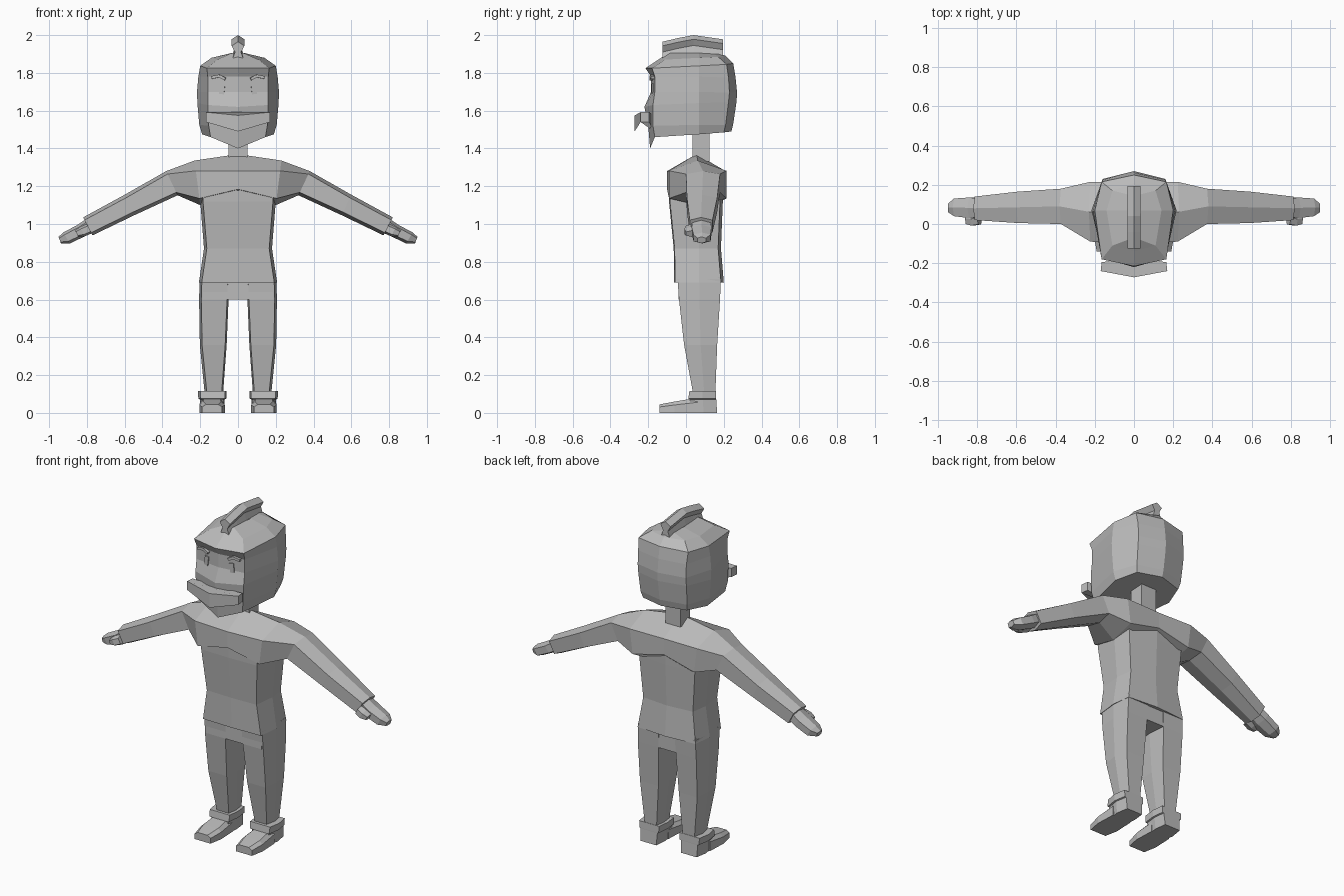
import bpy
import bmesh
from mathutils import Matrix, Vector

cube = bpy.data.objects.get("Cube")
if cube:
    bpy.data.objects.remove(cube, do_unlink=True)

grey = bpy.data.materials.new("plain_grey")
grey.use_nodes = True
COLOUR = (0.5, 0.5, 0.5, 1)
grey.diffuse_color = COLOUR
grey.node_tree.nodes["Principled BSDF"].inputs["Base Color"].default_value = COLOUR


def finish(name, bm, mirror=False):
    bmesh.ops.recalc_face_normals(bm, faces=bm.faces)
    mesh = bpy.data.meshes.new(name)
    bm.to_mesh(mesh)
    bm.free()
    mesh.materials.append(grey)
    obj = bpy.data.objects.new(name, mesh)
    bpy.context.collection.objects.link(obj)
    if mirror:
        mod = obj.modifiers.new("Mirror", "MIRROR")
        mod.use_mirror_merge = False
    return obj


def loft(name, rings, mirror=False):
    """Skin a row of equal closed rings and cap both ends."""
    bm = bmesh.new()
    rows = [[bm.verts.new(p) for p in ring] for ring in rings]
    n = len(rows[0])
    for a, b in zip(rows, rows[1:]):
        for i in range(n):
            j = (i + 1) % n
            bm.faces.new((a[i], a[j], b[j], b[i]))
    bm.faces.new(rows[0])
    bm.faces.new(rows[-1])
    return finish(name, bm, mirror)


def both_sides(half):
    """Complete a ring that starts and ends on the centre plane."""
    return half + [(-x, y, z) for x, y, z in half[-2:0:-1]]


def rect(x0, x1, y0, y1, z):
    return [(x0, y0, z), (x1, y0, z), (x1, y1, z), (x0, y1, z)]


def plate(name, centre, size, turn):
    bm = bmesh.new()
    tilt = Matrix.Rotation(0.12, 4, "Z") @ Matrix.Rotation(turn, 4, "Y")
    matrix = Matrix.Translation(centre) @ tilt @ Matrix.Diagonal((*size, 1))
    bmesh.ops.create_cube(bm, size=1, matrix=matrix)
    return finish(name, bm, True)


# Head: face, sides and crown in one faceted shell
def head_ring(zf, zc, zb, yf, xc, yc, xs, ybc, yb):
    return both_sides([(0, yf, zf), (xc, yc, zc), (xs, 0.07, (zc + zb) / 2),
                       (xc, ybc, zb - 0.005), (0, yb, zb)])


loft("head", [head_ring(*row) for row in (
    (1.40, 1.46, 1.49, -.19, .145, -.165, .19, .20, .24),
    (1.52, 1.52, 1.53, -.20, .155, -.175, .205, .21, .25),
    (1.62, 1.63, 1.65, -.22, .16, -.175, .215, .225, .268),
    (1.70, 1.70, 1.70, -.185, .16, -.165, .217, .23, .27),
    (1.78, 1.78, 1.78, -.185, .16, -.165, .21, .225, .262),
    (1.825, 1.825, 1.85, -.215, .165, -.18, .20, .215, .25),
    (1.875, 1.87, 1.89, -.14, .11, -.11, .14, .17, .21),
    (1.90, 1.905, 1.905, -.10, .03, -.08, .035, .15, .17))])

# Hair crest: waisted section carried from front to back
loft("hair_crest", [
    both_sides([(0, y, top), (.034, y, top - .022), (.016, y, top - .055),
                (.03, y, base), (0, y, base)])
    for y, top, base in ((-.125, 1.965, 1.87), (-.04, 1.985, 1.885),
                         (.04, 2.0, 1.89), (.195, 1.978, 1.88))])

# Wide lip, dipping in the middle
loft("lip", [both_sides([(0, -.272, zc), (.17, -.24, ze),
                         (.165, -.195, ze), (0, -.17, zc)])
             for zc, ze in ((1.49, 1.54), (1.575, 1.592))])

# Eyes and brows
plate("eyes", (.084, -.176, 1.715), (.026, .009, .055), -.12)
plate("inner_brows", (.082, -.18, 1.775), (.034, .025, .015), -.5)
plate("outer_brows", (.117, -.176, 1.78), (.045, .025, .015), .2)

# Neck
loft("neck", [rect(-.05, .05, .035, .125, z) for z in (1.33, 1.48)])


# Torso: slightly ridged front and back, pinched waist
def torso_ring(z, xs, yf, yb):
    return both_sides([(0, yf - .005, z), (xs - .015, yf, z), (xs, .07, z),
                       (xs - .015, yb - .015, z), (0, yb, z)])


loft("torso", [torso_ring(*row) for row in (
    (.69, .207, -.058, .20), (.87, .18, -.06, .185),
    (1.12, .20, -.085, .195), (1.25, .20, -.09, .20))])


# Shoulders and sleeves: six sided sections running out from the chest
def arm_ring(top, bottom, yf, yb, upper, lower):
    t, b = Vector(top), Vector(bottom)
    mid = (yf + yb) / 2

    def at(f, y):
        p = t.lerp(b, f)
        return (p.x, y, p.y)
    return [at(0, mid), at(upper, yf), at(lower, yf),
            at(1, mid), at(lower, yb), at(upper, yb)]


loft("sleeves", [arm_ring(*row) for row in (
    ((0, 1.37), (0, 1.06), -.10, .21, .29, .6),
    ((.23, 1.336), (.20, 1.10), -.09, .215, .23, .85),
    ((.38, 1.28), (.32, 1.152), 0, .18, .12, .88),
    ((.60, 1.155), (.55, 1.046), .005, .165, .15, .85),
    ((.82, 1.035), (.77, .94), .02, .14, .15, .85))], True)

# Hands with thumbs
loft("hands", [arm_ring(*row) for row in (
    ((.79, 1.035), (.765, .96), .035, .13, .2, .8),
    ((.85, .995), (.81, .935), .03, .135, .2, .8),
    ((.925, .955), (.89, .897), .04, .13, .2, .8),
    ((.95, .932), (.938, .898), .06, .105, .2, .8))], True)
loft("thumbs", [arm_ring(*row) for row in (
    ((.80, 1.0), (.775, .95), -.002, .06, .2, .8),
    ((.835, .985), (.81, .935), -.008, .06, .2, .8),
    ((.862, .965), (.845, .932), 0, .06, .2, .8))], True)

# Hips
loft("hips", [rect(-x, x, -.04, .18, z) for x, z in ((.185, .60), (.19, .72))])


# Legs: tapered, with a ridge down the outside and inside
def leg_ring(z, x0, x1, y0, y1):
    mid = (y0 + y1) / 2
    return [(x0 + .008, y0, z), (x1 - .012, y0, z), (x1, mid, z),
            (x1 - .012, y1, z), (x0 + .008, y1, z), (x0, mid, z)]


loft("legs", [leg_ring(*row) for row in (
    (.09, .08, .175, .04, .155), (.36, .06, .202, -.01, .165),
    (.60, .05, .206, -.037, .18), (.71, .045, .203, -.045, .185))], True)

# Shoes: heel block with flared cuff, then a low toe
loft("shoe_heels", [leg_ring(*row) for row in (
    (0, .075, .198, .02, .165), (.072, .07, .202, .02, .16),
    (.075, .062, .21, .012, .16), (.115, .06, .212, .018, .158))], True)
loft("shoe_toes", [
    [(x0, y, 0), (x1, y, 0), (x1, y, z * .7),
     (x1 - .02, y, z), (x0 + .02, y, z), (x0, y, z * .7)]
    for x0, x1, y, z in ((.075, .20, .06, .08), (.07, .205, -.06, .06),
                         (.085, .19, -.14, .045))], True)
